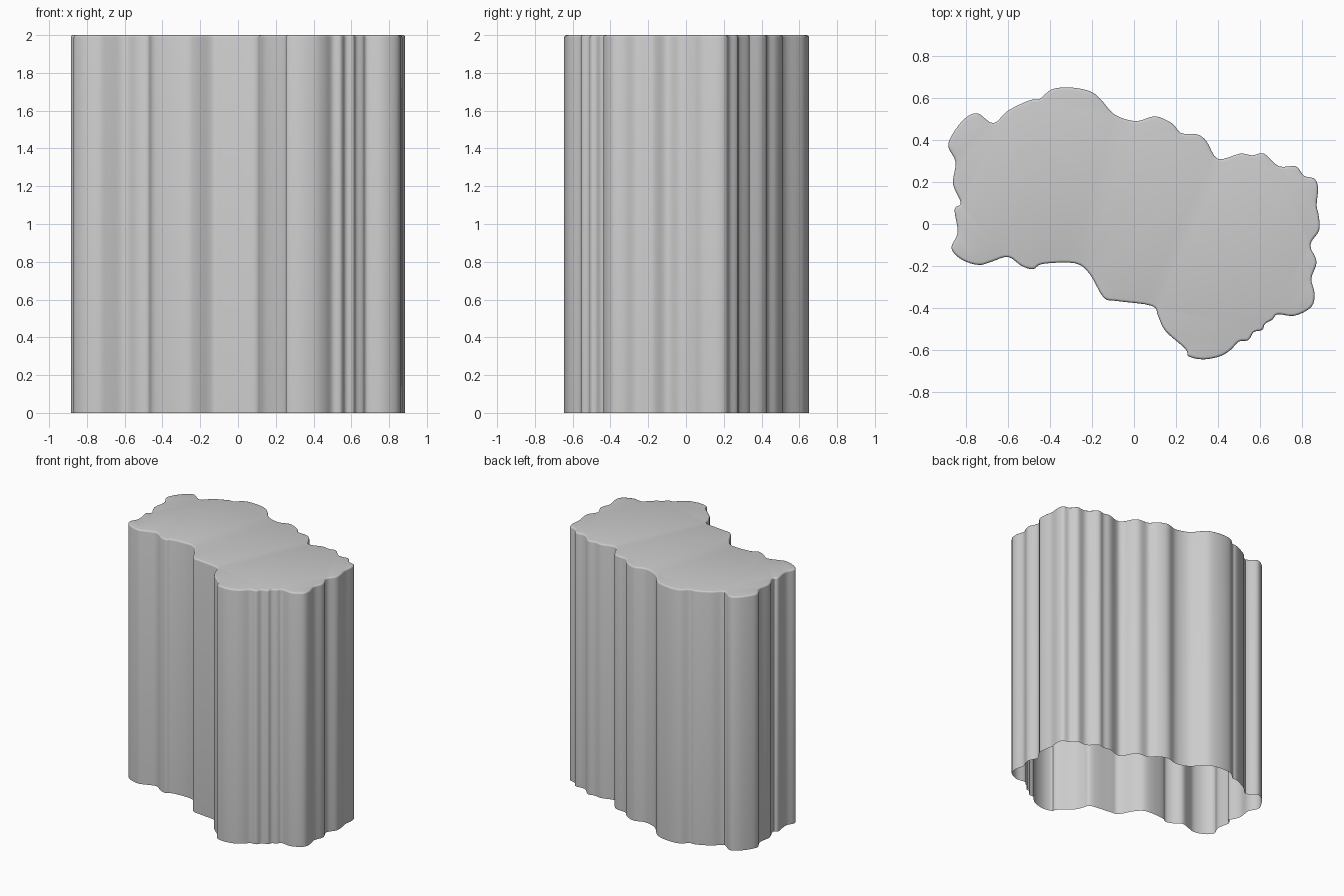
import bpy, bmesh, math
from mathutils import Vector

if "Cube" in bpy.data.objects:
    bpy.data.objects.remove(bpy.data.objects["Cube"])

HEIGHT = 2.0
ROUND = 0.012      # softened top rim
STEPS = 4          # curve samples between outline points

# Weathered outline seen from above, counter-clockwise from the left end
front_edge = [
    (-.885, .37), (-.85, .295), (-.862, .19), (-.825, .10), (-.855, .07),
    (-.84, -.04), (-.87, -.115), (-.82, -.17), (-.74, -.195), (-.68, -.18),
    (-.60, -.157), (-.535, -.2), (-.48, -.215), (-.435, -.19), (-.28, -.187),
    (-.21, -.24), (-.145, -.35), (-.08, -.367), (.085, -.39), (.115, -.44),
    (.15, -.51), (.245, -.595), (.26, -.63), (.33, -.645), (.41, -.63),
    (.46, -.60), (.50, -.56), (.545, -.553), (.57, -.515), (.61, -.505),
    (.625, -.475), (.66, -.455), (.685, -.43), (.765, -.437), (.845, -.395),
]
back_edge = [
    (.86, -.33), (.845, -.26), (.87, -.18), (.84, -.10), (.882, -.03),
    (.88, .04), (.87, .09), (.877, .17), (.86, .215), (.81, .23),
    (.77, .275), (.69, .275), (.62, .335), (.565, .327), (.505, .335),
    (.40, .31), (.345, .395), (.30, .427), (.225, .433), (.18, .48),
    (.10, .513), (.01, .49), (-.09, .52), (-.155, .59), (-.2, .628),
    (-.27, .647), (-.345, .65), (-.40, .637), (-.45, .595), (-.495, .59),
    (-.60, .54), (-.67, .48), (-.745, .527), (-.805, .503), (-.86, .435),
]


def smooth_loop(points, steps):
    """Closed Catmull-Rom curve through the points."""
    p = [Vector(q) for q in points]
    n, out = len(p), []
    for i in range(n):
        a, b, c, d = p[i - 1], p[i], p[(i + 1) % n], p[(i + 2) % n]
        for s in range(steps):
            t = s / steps
            out.append(0.5 * (2 * b + (c - a) * t
                              + (2 * a - 5 * b + 4 * c - d) * t * t
                              + (3 * b - a - 3 * c + d) * t ** 3))
    return out


def inset(loop, dist):
    """Move every point of the loop inwards."""
    out = []
    for i, q in enumerate(loop):
        t = (loop[(i + 1) % len(loop)] - loop[i - 1]).normalized()
        out.append(q + Vector((-t.y, t.x)) * dist)
    return out


outline = smooth_loop(front_edge + back_edge, STEPS)
n = len(outline)
bm = bmesh.new()

# Wall rings: straight sides, then a quarter-round rim
levels = [(0, 0)]
for k in range(4):
    a = k / 3 * math.pi / 2
    levels.append((ROUND * (1 - math.cos(a)), HEIGHT - ROUND * (1 - math.sin(a))))
rings = [[bm.verts.new((q.x, q.y, z)) for q in inset(outline, d)]
         for d, z in levels]
for low, high in zip(rings, rings[1:]):
    for i in range(n):
        j = (i + 1) % n
        bm.faces.new((low[i], low[j], high[j], high[i]))

# Flat top, underside left open
top = bm.faces.new(rings[-1])
bmesh.ops.triangulate(bm, faces=[top])

mesh = bpy.data.meshes.new("rock_column")
bm.to_mesh(mesh)
bm.free()
rock = bpy.data.objects.new("rock_column", mesh)
bpy.context.collection.objects.link(rock)
bpy.context.view_layer.objects.active = rock
rock.select_set(True)
bpy.ops.object.shade_smooth_by_angle(angle=math.radians(40))
